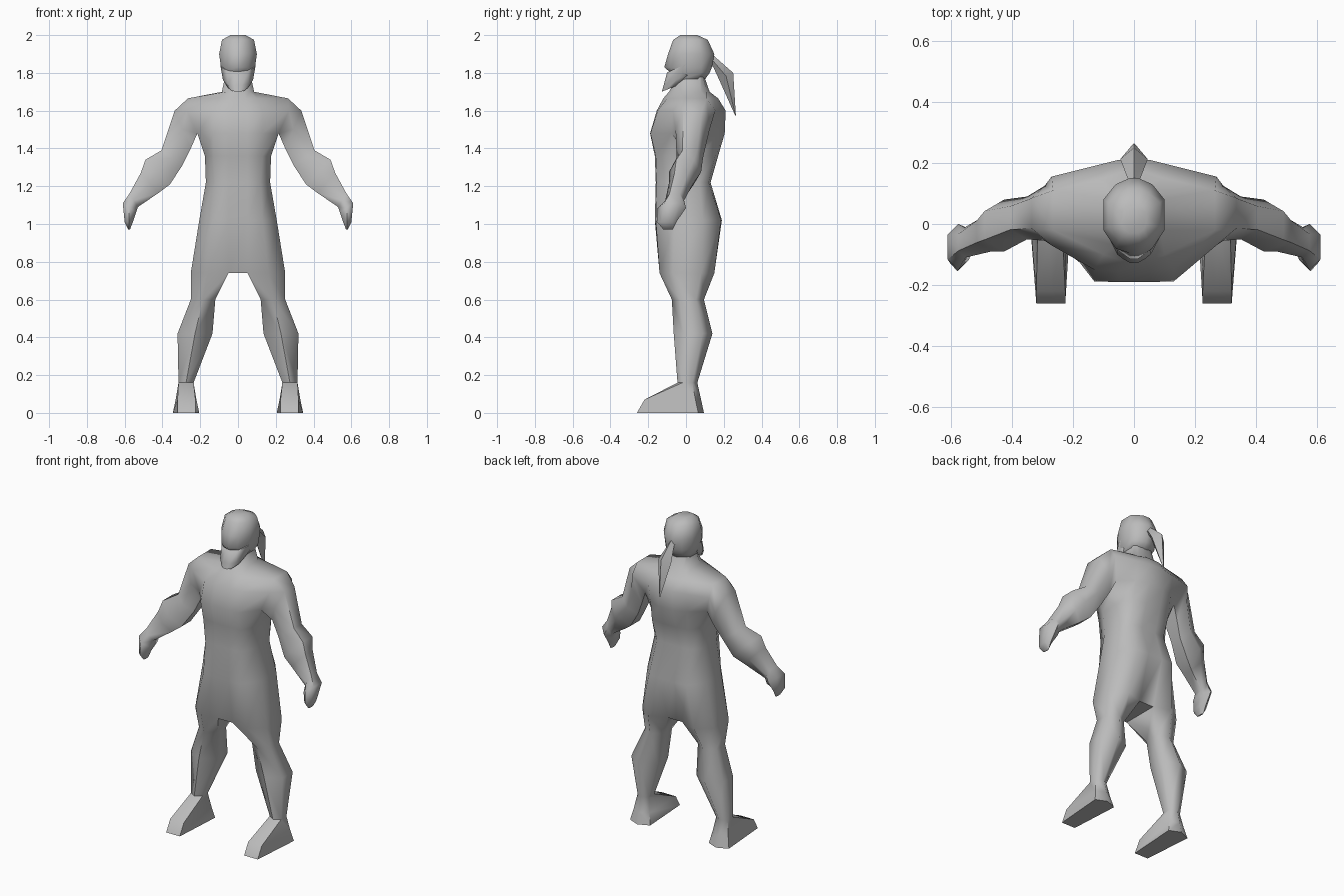
import bpy, bmesh, math
from mathutils import Vector

if "Cube" in bpy.data.objects:
    bpy.data.objects.remove(bpy.data.objects["Cube"])

grey = bpy.data.materials.new("plain grey")
grey.diffuse_color = (0.5, 0.5, 0.5, 1)
grey.use_nodes = True
grey.node_tree.nodes["Principled BSDF"].inputs["Base Color"].default_value = grey.diffuse_color


def half_ring(z, xa, xb, xs, yf, yfc, ysf, ysb, ybc, yb, slope=0):
    """Six points from front centre round the side to back centre."""
    pts = [(xa, yf), (xb, yfc), (xs, ysf), (xs, ysb), (xb, ybc), (xa, yb)]
    return [Vector((x, y, z + slope * y)) for x, y in pts]


def flip(pts, s=-1):
    return [Vector((p.x * s, p.y, p.z)) for p in pts]


def full_ring(row):
    h = half_ring(*row)
    return h + flip(h)[::-1]


def loft(bm, rings, skip=(), cap_start=False, cap_end=False):
    """Skin closed rings; skip holds (ring, edge) pairs left open."""
    vs = [[bm.verts.new(p) for p in r] for r in rings]
    n = len(rings[0])
    for k in range(len(vs) - 1):
        for i in range(n):
            if (k, i) not in skip:
                j = (i + 1) % n
                bm.faces.new((vs[k][i], vs[k][j], vs[k + 1][j], vs[k + 1][i]))
    if cap_start:
        bm.faces.new(vs[0][::-1])
    if cap_end:
        bm.faces.new(vs[-1])
    return vs


def finish(name, bm, angle=60):
    bmesh.ops.remove_doubles(bm, verts=bm.verts, dist=0.0005)
    bmesh.ops.recalc_face_normals(bm, faces=bm.faces)
    me = bpy.data.meshes.new(name)
    bm.to_mesh(me)
    bm.free()
    me.materials.append(grey)
    ob = bpy.data.objects.new(name, me)
    bpy.context.collection.objects.link(ob)
    bpy.ops.object.select_all(action='DESELECT')
    ob.select_set(True)
    bpy.context.view_layer.objects.active = ob
    bpy.ops.object.shade_smooth_by_angle(angle=math.radians(angle))
    return ob


# Torso, from crotch to neck
torso = [
    (0.74, .05, .16, .25, -.125, -.14, -.07, .08, .15, .11),
    (1.02, .05, .13, .205, -.165, -.16, -.06, .09, .185, .19),
    (1.22, .05, .12, .17, -.16, -.155, -.06, .07, .12, .13),
    (1.36, .05, .13, .175, -.165, -.16, -.07, .08, .155, .17),
    (1.48, .05, .13, .215, -.19, -.188, -.078, .10, .17, .205),
    (1.60, .05, .13, .27, -.155, -.15, -.07, .155, .19, .21),
    (1.665, .04, .10, .265, -.12, -.10, -.02, .11, .15, .17),
    (1.70, .03, .06, .085, -.09, -.07, -.02, .08, .11, .125),
    (1.80, .02, .05, .065, -.03, -.02, 0, .07, .085, .09),
]
bm = bmesh.new()
holes = [(k, i) for k in (4, 5) for i in (2, 8)]
tv = loft(bm, [full_ring(r) for r in torso], skip=holes, cap_end=True)
bm.faces.new([tv[0][i] for i in (0, 5, 6, 11)])


# Legs: z, inner x, outer x, front y, back y
def leg_ring(z, xi, xo, yf, yb):
    c, h, m = (yf + yb) / 2, (yb - yf) / 4, (xi + xo) / 2
    pts = [(xi, c - h), (m, yf), (xo, c - h), (xo, c + h), (m, yb), (xi, c + h)]
    return [Vector((x, y, z)) for x, y in pts]


def foot_ring(z, toe, heel, w):
    pts = [(.225, toe), (.27, toe), (.32, toe),
           (.275 + w, heel - .03), (.275, heel), (.275 - w, heel - .03)]
    return [Vector((x, y, z)) for x, y in pts]


leg = [half_ring(*torso[0]),
       leg_ring(.60, .12, .25, -.075, .095),
       leg_ring(.42, .135, .32, -.065, .14),
       leg_ring(.16, .235, .315, -.045, .06),
       foot_ring(.07, -.22, .08, .055),
       foot_ring(0, -.26, .095, .07)]


# Arms: top x z, bottom x z, front y, back y
def arm_ring(tx, tz, bx, bz, yf, yb):
    c, h = (yf + yb) / 2, (yb - yf) / 2
    out = []
    for s, order in ((-1, (0, .5, 1)), (1, (1, .5, 0))):
        for t in order:
            y = c + s * h * (1 if t == .5 else .55)
            out.append(Vector((bx + (tx - bx) * t, y, bz + (tz - bz) * t)))
    return out


H = [half_ring(*torso[k]) for k in (4, 5, 6)]
arm = [[H[0][2], H[1][2], H[2][2], H[2][3], H[1][3], H[0][3]],
       arm_ring(.335, 1.60, .25, 1.40, -.055, .125),
       arm_ring(.405, 1.39, .295, 1.31, -.05, .09),
       arm_ring(.49, 1.34, .36, 1.21, -.09, .08),
       arm_ring(.515, 1.27, .42, 1.165, -.09, .04),
       arm_ring(.575, 1.16, .53, 1.09, -.11, -.01),
       arm_ring(.61, 1.11, .54, 1.06, -.15, 0),
       arm_ring(.60, 1.01, .555, 1.015, -.155, -.05),
       arm_ring(.582, .972, .572, .97, -.12, -.07)]
for s in (1, -1):
    loft(bm, [flip(r, s) for r in leg], cap_end=True)
    loft(bm, [flip(r, s) for r in arm], cap_end=True)
finish("body", bm)

# Head
bm = bmesh.new()
loft(bm, [full_ring(r) for r in [
    (1.765, .01, .05, .07, -.05, -.04, -.02, .06, .085, .10),
    (1.80, .012, .05, .085, -.08, -.07, -.02, .08, .11, .125),
    (1.83, .012, .055, .09, -.115, -.085, -.02, .08, .12, .137),
    (1.90, .015, .06, .10, -.095, -.08, -.02, .08, .13, .15),
    (1.975, .02, .05, .085, -.068, -.055, -.01, .07, .10, .115),
    (2.0, .015, .03, .04, -.03, -.02, 0, .04, .055, .06)]],
    cap_start=True, cap_end=True)
finish("head", bm)

# Beard, tilted down towards the chin tip
bm = bmesh.new()
loft(bm, [full_ring(r) for r in [
    (1.752, .012, .035, .055, -.128, -.115, -.07, -.01, .01, .01, .40),
    (1.785, .02, .055, .08, -.118, -.10, -.05, .01, .02, .02, .42),
    (1.845, .012, .055, .092, -.10, -.085, -.03, .015, .02, .02, .42)]],
    cap_start=True, cap_end=True)
finish("beard", bm)

# Ponytail: diamond rings of top y z, bottom y z, half width
bm = bmesh.new()
rings = []
for ty, tz, by, bz, w in [(.12, 1.90, .12, 1.85, .02), (.15, 1.888, .145, 1.83, .02),
                          (.25, 1.80, .175, 1.765, .045), (.264, 1.575, .26, 1.575, .003)]:
    m = Vector((0, (ty + by) / 2, (tz + bz) / 2))
    rings.append([Vector((0, ty, tz)), m + Vector((w, 0, 0)),
                  Vector((0, by, bz)), m - Vector((w, 0, 0))])
loft(bm, rings, cap_start=True, cap_end=True)
finish("ponytail", bm, 40)
